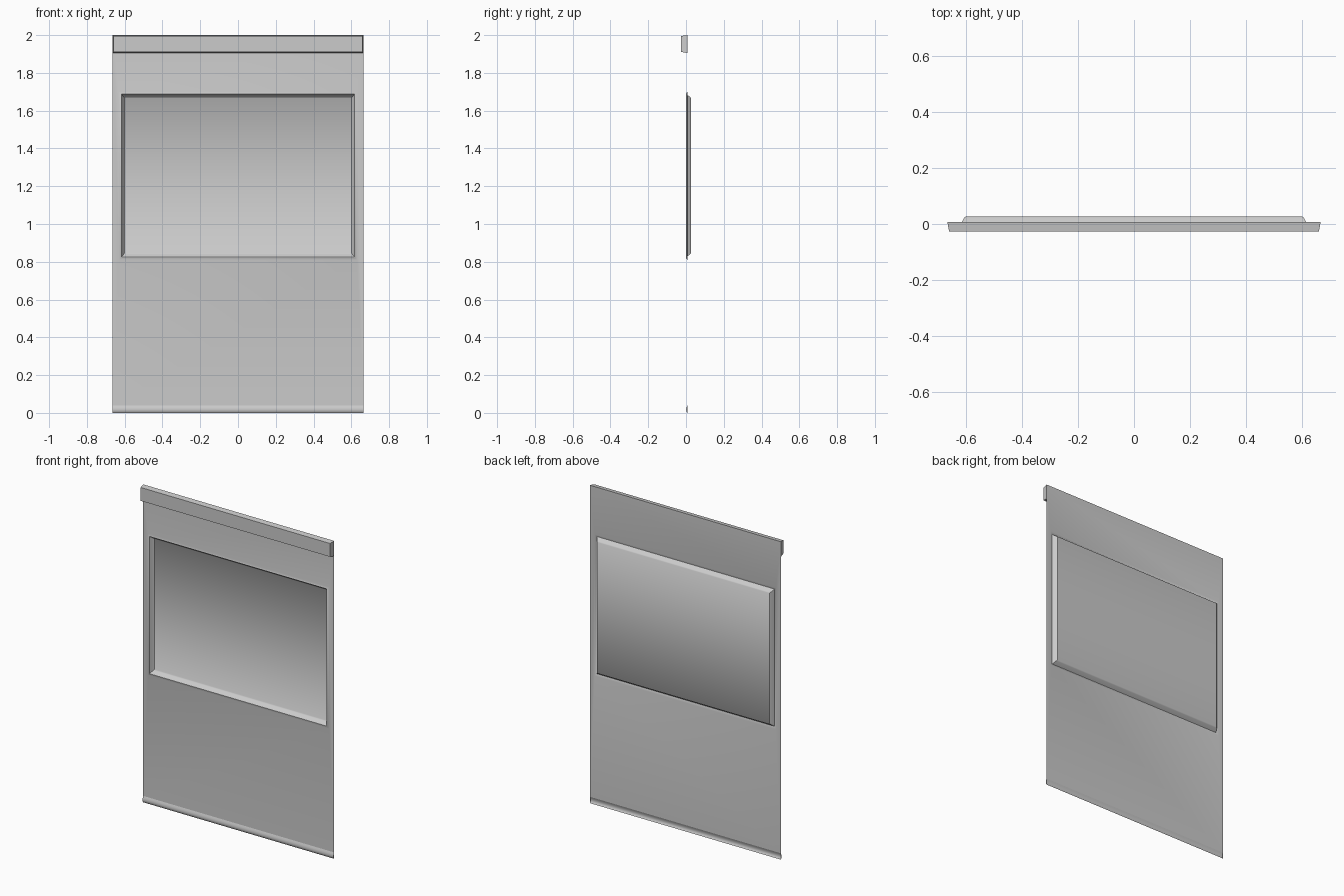
import bpy, bmesh, math

if "Cube" in bpy.data.objects:
    bpy.data.objects.remove(bpy.data.objects["Cube"])

HALF_W = 0.665      # half width of the sheet
SHEET_Y = 0.007     # plane of the thin sheet
BEAD_Y = 0.0        # crest of the pressed beads
BACK_Y = 0.0265     # back of the recessed panel
FRONT_Y = -0.0265   # front of the header


def ring(bm, hw, z0, z1, y):
    """Rectangle of vertices facing the front."""
    return [bm.verts.new((x, y, z)) for x, z in
            ((-hw, z0), (hw, z0), (hw, z1), (-hw, z1))]


def bridge(bm, a, b):
    for i in range(4):
        j = (i + 1) % 4
        bm.faces.new((a[i], a[j], b[j], b[i]))


def finish(name, bm, angle=35):
    mesh = bpy.data.meshes.new(name)
    bm.to_mesh(mesh)
    bm.free()
    ob = bpy.data.objects.new(name, mesh)
    bpy.context.collection.objects.link(ob)
    bpy.ops.object.select_all(action='DESELECT')
    ob.select_set(True)
    bpy.context.view_layer.objects.active = ob
    bpy.ops.object.shade_smooth_by_angle(angle=math.radians(angle))
    return ob


def nested_rings(name, rings):
    """Skin a sequence of nested rectangles and close the last one."""
    bm = bmesh.new()
    loops = [ring(bm, *r) for r in rings]
    for a, b in zip(loops, loops[1:]):
        bridge(bm, a, b)
    bm.faces.new(loops[-1])
    return finish(name, bm)


# Thin sheet with a pressed rim leading into the recessed window panel
nested_rings("door_sheet", [
    (HALF_W, 0.04, 2.0, SHEET_Y),
    (0.630, 0.810, 1.700, SHEET_Y),
    (0.621, 0.819, 1.691, BEAD_Y + 0.001),
    (0.617, 0.824, 1.687, BEAD_Y + 0.001),
    (0.605, 0.840, 1.672, BACK_Y - 0.004),
    (0.600, 0.846, 1.666, BACK_Y),
])

# Header box along the top, its front slightly smaller than its back
nested_rings("top_header", [
    (HALF_W, 1.905, 2.0, SHEET_Y),
    (HALF_W - 0.006, 1.911, 1.995, FRONT_Y),
])

# Pressed bead along the bottom edge, with small end caps
bm = bmesh.new()
profile = [(SHEET_Y, 0.0), (0.002, 0.008), (BEAD_Y, 0.018),
           (0.003, 0.030), (SHEET_Y, 0.04)]
left, right = ([bm.verts.new((s * HALF_W, y, z)) for y, z in profile]
               for s in (-1, 1))
for i in range(len(profile) - 1):
    bm.faces.new((left[i], right[i], right[i + 1], left[i + 1]))
bm.faces.new(left)
bm.faces.new(right[::-1])
finish("bottom_bead", bm)
